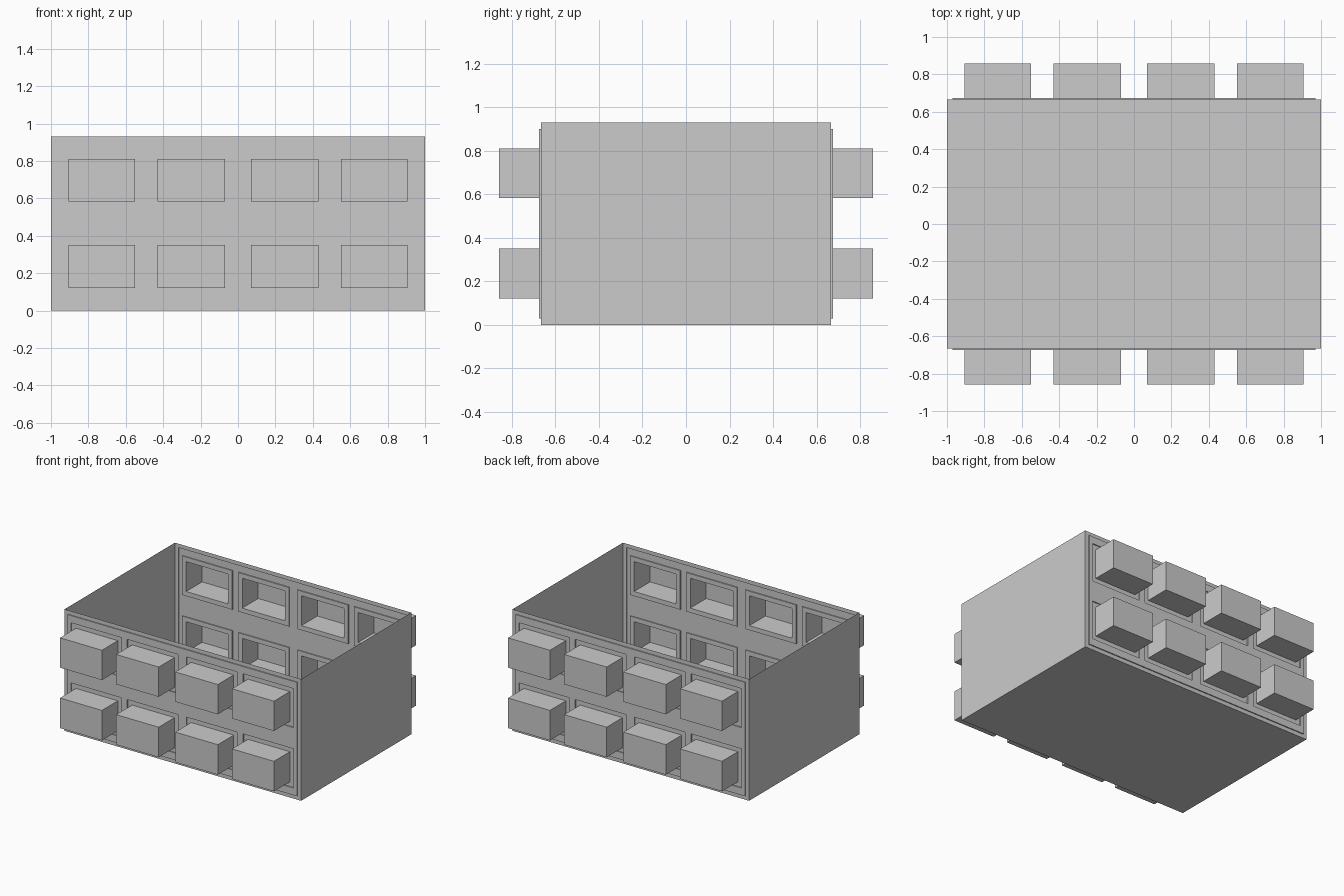
import bpy, bmesh, math
from mathutils import Vector

if "Cube" in bpy.data.objects:
    bpy.data.objects.remove(bpy.data.objects["Cube"])

W, D, H = 1.0, 0.666, 0.93          # half width, half depth, height
STEP, LIP = 0.008, 0.035            # raised panel thickness, recess margin
REACH = 0.858                       # outer face of the protruding boxes
BOX_X = [(-0.905, -0.55), (-0.43, -0.07), (0.07, 0.43), (0.55, 0.905)]
BOX_Z = [(0.12, 0.35), (0.582, 0.81)]


def add_object(name, bm):
    mesh = bpy.data.meshes.new(name)
    bm.to_mesh(mesh)
    bm.free()
    obj = bpy.data.objects.new(name, mesh)
    bpy.context.collection.objects.link(obj)
    return obj


# Thin shell: floor and two end walls, open at the top
bm = bmesh.new()
profile = [(-W, H), (-W, 0), (W, 0), (W, H)]
near = [bm.verts.new((x, -D, z)) for x, z in profile]
far = [bm.verts.new((x, D, z)) for x, z in profile]
for i in range(3):
    bm.faces.new((near[i], far[i], far[i + 1], near[i + 1]))
bmesh.ops.recalc_face_normals(bm, faces=bm.faces)
if any(f.normal.z > 0.5 for f in bm.faces):
    bmesh.ops.reverse_faces(bm, faces=bm.faces)
add_object("floor_and_end_walls", bm)


def cuts(spans, low, high, margin):
    inner = [v for a, b in spans for v in (a - LIP, b + LIP)]
    return [low, low + margin] + inner + [high - margin, high]


def inside(value, spans):
    return any(a - LIP < value < b + LIP for a, b in spans)


# Long wall: raised panel with recessed cells and hollow boxes pushed outward
def long_wall(name, turn):
    bm = bmesh.new()
    xs, zs = cuts(BOX_X, -W, W, 0.03), cuts(BOX_Z, 0, H, 0.03)
    grid = [[bm.verts.new((x, -D, z)) for x in xs] for z in zs]
    panel, cells = [], []
    for j in range(len(zs) - 1):
        for i in range(len(xs) - 1):
            f = bm.faces.new((grid[j][i], grid[j][i + 1],
                              grid[j + 1][i + 1], grid[j + 1][i]))
            border = i in (0, len(xs) - 2) or j in (0, len(zs) - 2)
            if inside((xs[i] + xs[i + 1]) / 2, BOX_X) and inside((zs[j] + zs[j + 1]) / 2, BOX_Z):
                cells.append(f)
            elif not border:
                panel.append(f)
    bm.normal_update()

    # boxes
    bmesh.ops.inset_individual(bm, faces=cells, thickness=LIP, use_even_offset=True)
    fronts = bmesh.ops.extrude_discrete_faces(bm, faces=cells)["faces"]
    for v in {v for f in fronts for v in f.verts}:
        v.co.y = -REACH

    # raised panel
    new = bmesh.ops.extrude_face_region(bm, geom=panel)["geom"]
    for v in new:
        if isinstance(v, bmesh.types.BMVert):
            v.co.y -= STEP
    old = [f for f in panel if f.is_valid]
    moved = {g for g in new if isinstance(g, bmesh.types.BMFace)}
    bmesh.ops.delete(bm, geom=[f for f in old if f not in moved], context='FACES')

    obj = add_object(name, bm)
    obj.rotation_euler.z = turn


long_wall("front_wall", 0)
long_wall("back_wall", math.pi)
